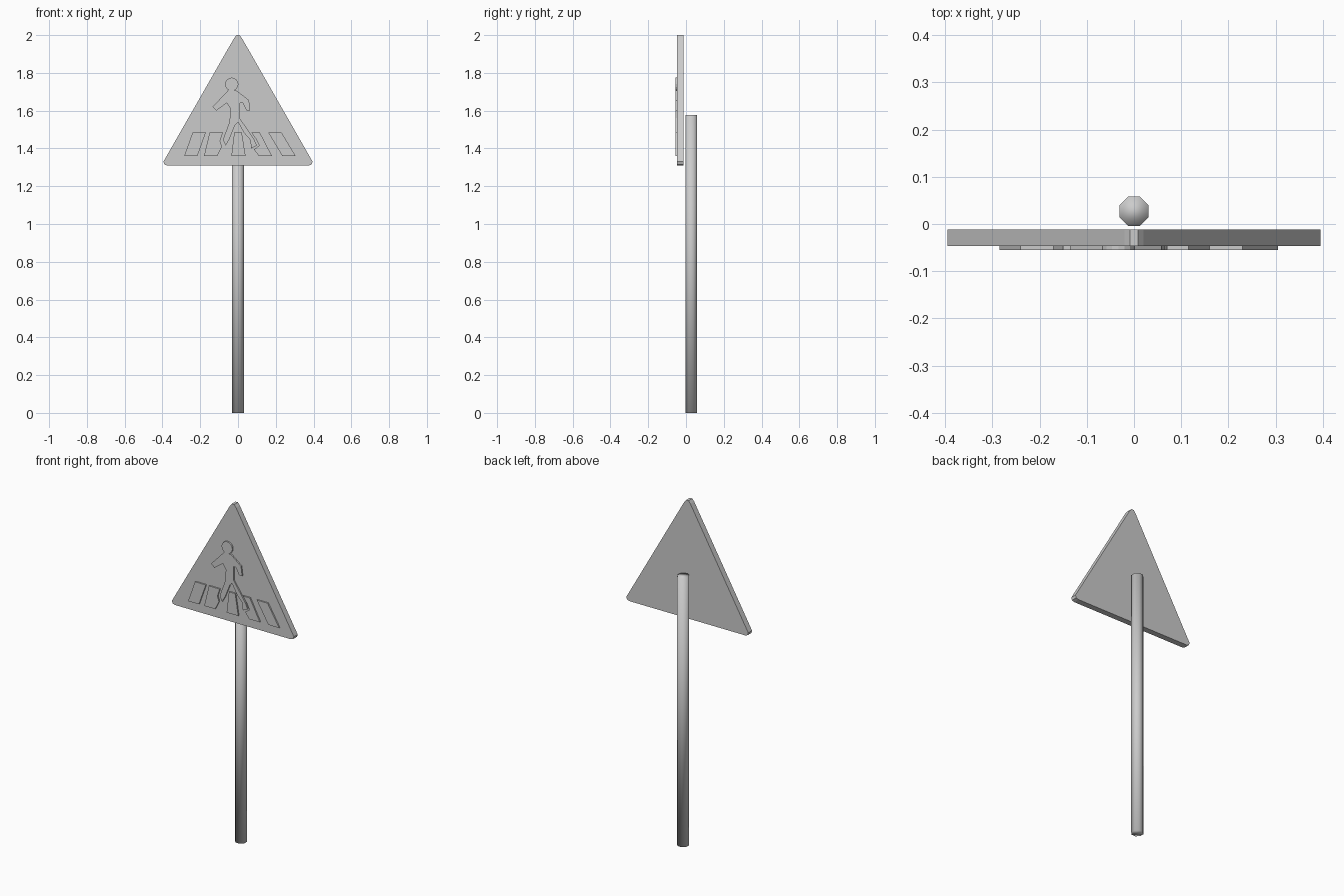
import bpy, bmesh
from math import sin, cos, pi

cube = bpy.data.objects.get("Cube")
if cube:
    bpy.data.objects.remove(cube, do_unlink=True)

grey = bpy.data.materials.new("plain grey")
grey.use_nodes = True
colour = (0.6, 0.6, 0.6, 1)
grey.diffuse_color = colour
grey.node_tree.nodes["Principled BSDF"].inputs["Base Color"].default_value = colour

BACK, FACE, RELIEF = -0.012, -0.047, -0.055


def plate(name, outline, front, back):
    """Extrude an (x, z) outline between two depths."""
    bm = bmesh.new()
    face = bm.faces.new([bm.verts.new((x, front, z)) for x, z in outline])
    sweep = bmesh.ops.extrude_face_region(bm, geom=[face], use_keep_orig=True)
    for v in sweep["geom"]:
        if isinstance(v, bmesh.types.BMVert):
            v.co.y = back
    bmesh.ops.recalc_face_normals(bm, faces=bm.faces)
    mesh = bpy.data.meshes.new(name)
    bm.to_mesh(mesh)
    bm.free()
    mesh.materials.append(grey)
    obj = bpy.data.objects.new(name, mesh)
    bpy.context.collection.objects.link(obj)
    return obj


# Eight-sided post with softly shaded ends
bpy.ops.mesh.primitive_cylinder_add(vertices=8, radius=0.0335, depth=1.576,
                                    location=(0, 0.027, 0.788), rotation=(0, 0, pi / 8))
post = bpy.context.object
post.name = "post"
post.data.materials.append(grey)
bpy.ops.object.shade_smooth()

# Triangular board with clipped corners, mirrored about the centre
half = [(0.008, 2.0), (0.02, 1.985), (0.395, 1.33), (0.39, 1.315), (0.375, 1.31)]
plate("sign_board", half + [(-x, z) for x, z in reversed(half)], FACE, BACK)

# Walking figure in relief
head = [(-0.033 + 0.035 * cos(i * pi / 8), 1.74 + 0.035 * sin(i * pi / 8)) for i in range(16)]
plate("figure_head", head, RELIEF, FACE)
body = [(-.05, 1.71), (-.135, 1.62), (-.115, 1.60), (-.06, 1.64), (-.04, 1.61),
        (-.045, 1.54), (-.075, 1.46), (-.08, 1.445), (-.065, 1.415), (-.045, 1.45),
        (-.015, 1.525), (0, 1.54), (.03, 1.485), (.065, 1.445), (.07, 1.40),
        (.1, 1.415), (.085, 1.45), (.03, 1.53), (.01, 1.56), (.01, 1.64),
        (.025, 1.64), (.045, 1.60), (.065, 1.60), (.058, 1.655), (-.005, 1.705)]
plate("figure_body", body, RELIEF, FACE)

# Crossing stripes, notched around the feet
TOP, LOW = 1.485, 1.36
stripes = {
    "outer_right": [(-.24, TOP), (-.17, TOP), (-.215, LOW), (-.285, LOW)],
    "inner_right": [(-.15, TOP), (-.08, TOP), (-.095, 1.44), (-.085, 1.41),
                    (-.11, LOW), (-.18, LOW)],
    "middle": [(-.02, TOP), (.02, TOP), (.04, LOW), (-.035, LOW)],
    "inner_left": [(.07, TOP), (.115, TOP), (.18, LOW), (.11, LOW),
                   (.085, 1.395), (.113, 1.415), (.095, 1.45)],
    "outer_left": [(.16, TOP), (.23, TOP), (.305, LOW), (.235, LOW)],
}
for side, outline in stripes.items():
    plate(side + "_stripe", outline, RELIEF, FACE)
